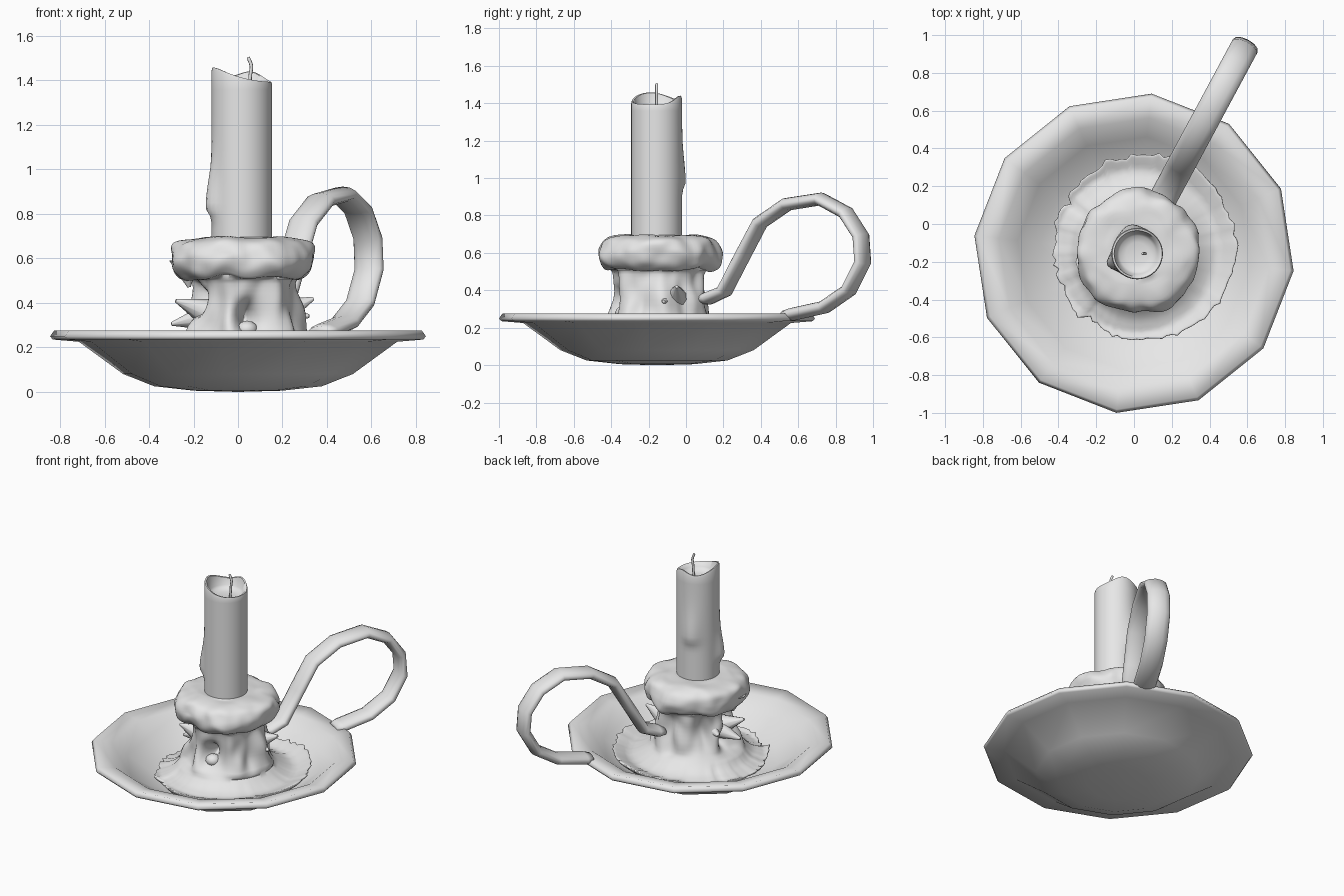
import bpy, bmesh, math
from mathutils import Vector, noise

cube = bpy.data.objects.get("Cube")
if cube:
    bpy.data.objects.remove(cube)

grey = bpy.data.materials.new("pale grey")
grey.use_nodes = True
grey.diffuse_color = (0.8, 0.8, 0.8, 1)
grey.node_tree.nodes["Principled BSDF"].inputs["Base Color"].default_value = (0.8, 0.8, 0.8, 1)


def finish(name, bm, angle=40):
    bmesh.ops.recalc_face_normals(bm, faces=bm.faces)
    mesh = bpy.data.meshes.new(name)
    bm.to_mesh(mesh)
    bm.free()
    mesh.materials.append(grey)
    mesh.shade_smooth()
    mesh.set_sharp_from_angle(angle=math.radians(angle))
    obj = bpy.data.objects.new(name, mesh)
    bpy.context.collection.objects.link(obj)


def skin(bm, rings):
    """Bridge successive closed rings of points and cap both ends."""
    rows = [[bm.verts.new(p) for p in ring] for ring in rings]
    n = len(rows[0])
    for a, b in zip(rows, rows[1:]):
        for i in range(n):
            j = (i + 1) % n
            bm.faces.new((a[i], a[j], b[j], b[i]))
    bm.faces.new(rows[0])
    bm.faces.new(rows[-1])


def lathe(name, centre, profile, sides, phase=0.0, shape=None, angle=40):
    """Revolve (radius, z) points; shape(r, z, theta) may deform them."""
    rings = []
    for r, z in profile:
        ring = []
        for i in range(sides):
            t = phase + math.tau * i / sides
            rr, zz = shape(r, z, t) if shape else (r, z)
            ring.append((centre[0] + rr * math.cos(t), centre[1] + rr * math.sin(t), zz))
        rings.append(ring)
    bm = bmesh.new()
    skin(bm, rings)
    finish(name, bm, angle)


def refine(points, steps):
    """Catmull-Rom subdivision of a profile."""
    pts = [Vector(p) for p in points]
    pts = [pts[0]] + pts + [pts[-1]]
    out = []
    for a, b, c, d in zip(pts, pts[1:], pts[2:], pts[3:]):
        for k in range(steps):
            t = k / steps
            out.append(0.5 * (2 * b + (c - a) * t + (2 * a - 5 * b + 4 * c - d) * t ** 2
                              + (3 * b - a - 3 * c + d) * t ** 3))
    return out + [pts[-1]]


def turn(t, degrees):
    """Signed angle from a direction."""
    d = t - math.radians(degrees)
    return math.atan2(math.sin(d), math.cos(d))


def bump(t, degrees, width):
    return math.exp(-(turn(t, degrees) / width) ** 2)


# Twelve-sided dish with a soft flat rim
lathe("dish", (0, -0.155),
      [(0.02, 0.0), (0.2, 0.005), (0.38, 0.025), (0.52, 0.08), (0.72, 0.225), (0.838, 0.235),
       (0.85, 0.25), (0.832, 0.275), (0.72, 0.255), (0.62, 0.18), (0.5, 0.1), (0.36, 0.055),
       (0.02, 0.045)], 12, math.radians(-6.3), angle=150)


# Melted wax: puddle, trunk and overhanging collar
def melt(r, z, t):
    c, s = math.cos(t), math.sin(t)
    x, y = r * c, r * s
    if r > 0.3 and z < 0.3:
        # ragged puddle edge, drifting toward +x and climbing the dish wall
        k = min(1, (r - 0.3) / 0.15)
        ragged = noise.noise((c * 5, s * 5, 3)) * 0.03 + noise.noise((c * 13, s * 13, 1)) * 0.035
        r += k * (ragged + 0.045 * c + 0.02 * s)
        z += 0.65 * max(0, r - 0.43)
    elif z < 0.51:
        # vertical drips and hollows on the trunk
        r += 0.02 * math.sin(t * 7 + 1) * math.sin(math.pi * min(1, max(0, (z - 0.18) / 0.32)))
        r += 0.03 * noise.noise((c * 3, s * 3, z * 7)) + 0.015 * c
        for degrees, height, depth in ((-83, 0.33, 0.14), (-150, 0.4, 0.1), (172, 0.3, 0.09), (-170, 0.44, 0.09)):
            r -= depth * bump(t, degrees, 0.2) * math.exp(-((z - height) / 0.06) ** 2)
    elif r > 0.16:
        r += noise.noise((x * 6, y * 6, z * 6)) * 0.03 + noise.noise((x * 13, y * 13, z * 13)) * 0.014
        z += noise.noise((x * 7, y * 7, 8)) * (0.035 if z < 0.6 else 0.015)
    return r, z


lathe("melted_wax", (0.015, -0.143),
      refine([(0.36, 0.075), (0.47, 0.095), (0.485, 0.115), (0.44, 0.13), (0.36, 0.155), (0.285, 0.22),
              (0.25, 0.32), (0.235, 0.42), (0.245, 0.5), (0.285, 0.515), (0.32, 0.55), (0.332, 0.605),
              (0.305, 0.665), (0.24, 0.69), (0.15, 0.695), (0.1, 0.69)], 4),
      112, shape=melt, angle=60)


# Pulled wax spikes and hanging drips: root, tip, root radius
def spike(name, root, tip, radius):
    root, tip = Vector(root), Vector(tip)
    axis = tip - root
    bm = bmesh.new()
    bmesh.ops.create_cone(bm, cap_ends=True, segments=10, radius1=radius, radius2=0.008, depth=axis.length)
    spin = axis.to_track_quat('Z', 'Y')
    for v in bm.verts:
        v.co = spin @ v.co + (root + tip) / 2
    finish(name, bm, 60)


for i, (root, tip, radius) in enumerate((
        ((-0.15, -0.2, 0.36), (-0.28, -0.24, 0.41), 0.06),
        ((-0.17, -0.16, 0.33), (-0.3, -0.17, 0.305), 0.05),
        ((-0.16, -0.06, 0.38), (-0.23, -0.03, 0.36), 0.045),
        ((0.2, -0.05, 0.36), (0.34, -0.05, 0.42), 0.06),
        ((0.2, -0.1, 0.35), (0.32, -0.12, 0.34), 0.05),
        ((-0.24, -0.2, 0.6), (-0.22, -0.2, 0.47), 0.07))):
    spike(f"wax_drip_{i + 1}", root, tip, radius)

# Small lump of wax in the front hollow
bm = bmesh.new()
bmesh.ops.create_icosphere(bm, subdivisions=2, radius=0.05)
for v in bm.verts:
    v.co = (v.co.x + 0.04, v.co.y - 0.33, v.co.z * 0.8 + 0.28)
finish("wax_lump", bm)


# Candle with a hollow top rising to two points, and two long runs down the side
def candle_shape(r, z, t):
    if z > 1.38:
        z += 0.065 * bump(t, 195, 1.2) + 0.045 * bump(t, 72, 0.6)
    if r > 0.13:
        for degrees, low, size, width in ((200, 0.83, 0.035, 0.28), (105, 0.98, 0.022, 0.4)):
            fade = math.exp(-((z - low) / (0.17 if z > low else 0.04)) ** 2)
            r += size * fade * bump(t, degrees, width)
    return r, z


wall = [(0.136, 0.64 + 0.03 * i) for i in range(25)]
lathe("candle", (0.017, -0.157),
      wall + [(0.136, 1.381), (0.132, 1.393), (0.122, 1.391), (0.108, 1.375), (0.095, 1.36),
              (0.06, 1.35), (0.01, 1.348)], 48, shape=candle_shape, angle=60)


# Sweep an oval section along a path lying in one vertical plane
def sweep(name, path, side, across, thick, sides, angle):
    path = [Vector(p) for p in path]
    side = Vector(side).normalized()
    rings = []
    for i, p in enumerate(path):
        along = (path[min(i + 1, len(path) - 1)] - path[max(i - 1, 0)]).normalized()
        up = along.cross(side).normalized()
        shrink = 0.75 if i in (0, len(path) - 1) else 1
        rings.append([p + side * (across * shrink * math.cos(math.tau * k / sides))
                      + up * (thick * shrink * math.sin(math.tau * k / sides)) for k in range(sides)])
    bm = bmesh.new()
    skin(bm, rings)
    finish(name, bm, angle)


# Curved wick
sweep("wick", refine([(0.05, -0.157, 1.34), (0.055, -0.157, 1.42), (0.06, -0.157, 1.465), (0.045, -0.157, 1.505)], 4),
      (0, 1, 0), 0.008, 0.008, 8, 50)

# Looped strap handle, from the wax trunk round to the rim
loop = [(0.08, 0.35), (0.12, 0.357), (0.205, 0.395), (0.3, 0.58), (0.395, 0.76), (0.54, 0.86), (0.72, 0.888),
        (0.855, 0.815), (0.935, 0.69), (0.945, 0.55), (0.87, 0.40), (0.74, 0.31), (0.57, 0.272), (0.53, 0.268)]
sweep("handle", [(0.178 + 0.538 * (y - 0.18), y, z) for y, z in loop],
      (1, -0.538, 0), 0.074, 0.035, 12, 80)
